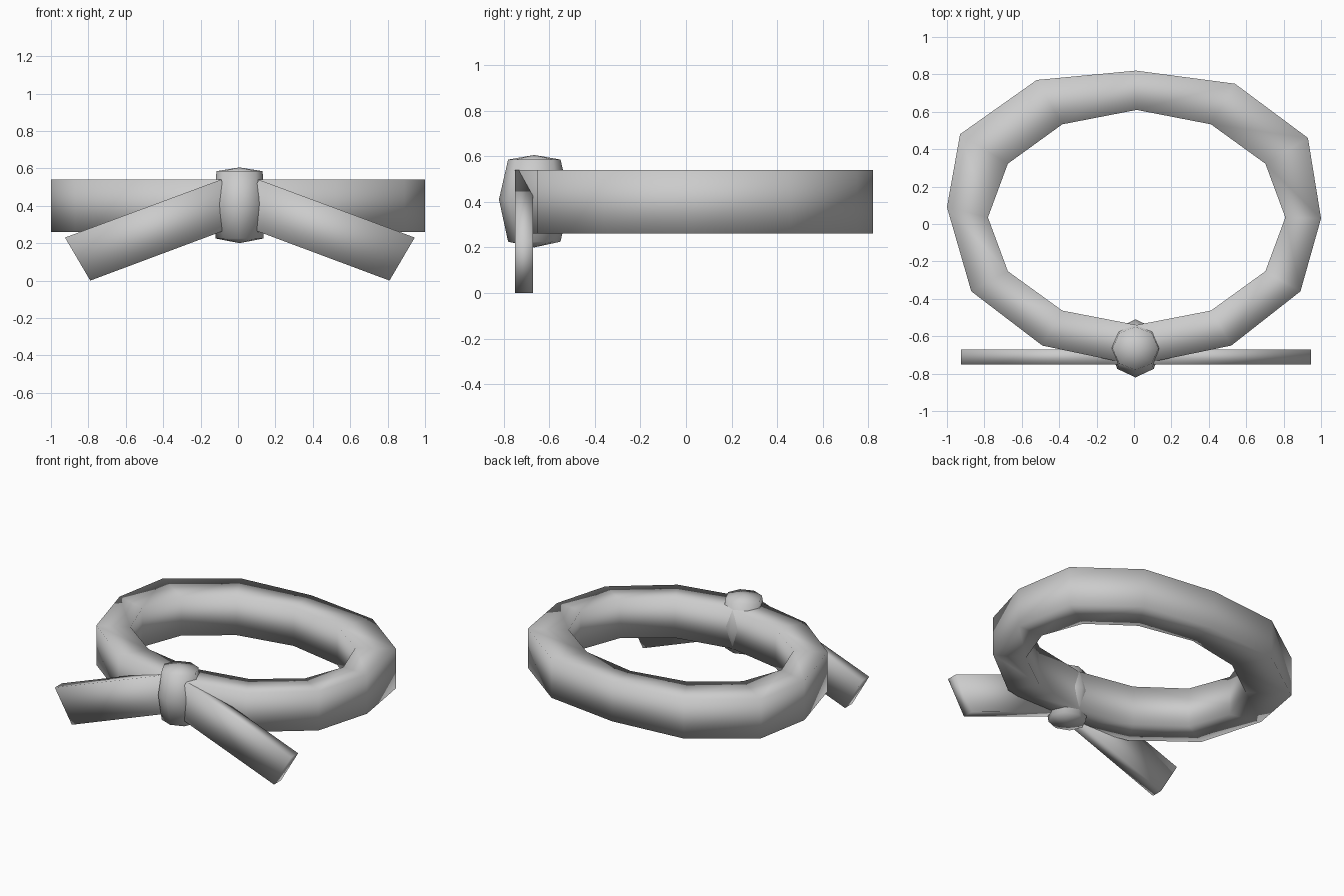
import bpy, bmesh
from math import sin, cos, pi

if "Cube" in bpy.data.objects:
    bpy.data.objects.remove(bpy.data.objects["Cube"])


def make(name, verts, faces):
    me = bpy.data.meshes.new(name)
    me.from_pydata(verts, [], faces)
    bm = bmesh.new()
    bm.from_mesh(me)
    bmesh.ops.recalc_face_normals(bm, faces=bm.faces)
    bm.to_mesh(me)
    bm.free()
    for p in me.polygons:
        p.use_smooth = True
    ob = bpy.data.objects.new(name, me)
    bpy.context.collection.objects.link(ob)
    return ob


# Belt loop: twelve-sided oval band with a rectangular section
outer = [(1, .03), (.93, .46), (.54, .75), (.01, .82), (-.52, .77), (-.93, .48),
         (-1, .09), (-.87, -.36), (-.49, -.65), (.01, -.755), (.52, -.65), (.89, -.36)]
n = len(outer)
verts, faces = [], []
for i, (ox, oy) in enumerate(outer):
    a = 2 * pi * i / n
    ix, iy = .014 + .795 * cos(a), .035 + .575 * sin(a)
    verts += [(ox, oy, .26), (ox, oy, .54), (ix, iy, .54), (ix, iy, .26)]
    j = (i + 1) % n
    for k in range(4):
        m = (k + 1) % 4
        faces.append((4 * i + k, 4 * i + m, 4 * j + m, 4 * j + k))
make("belt_loop", verts, faces)

# Knot: squat eight-sided ball wrapped over the front of the loop
verts, faces = [], []
# each ring: z, half width, front y, back y
for z, w, f, b in [(.225, .127, -.78, -.55), (.41, .138, -.82, -.51), (.585, .123, -.78, -.55)]:
    for i in range(8):
        a = pi * i / 4
        s = sin(a)
        y = -.665 + s * ((b + .665) if s > 0 else (-.665 - f))
        verts.append((.008 + w * cos(a), y, z))
verts += [(.008, -.665, .2), (.008, -.665, .605)]
for i in range(8):
    j = (i + 1) % 8
    for r in (0, 8):
        faces.append((r + i, r + j, r + 8 + j, r + 8 + i))
    faces += [(24, j, i), (25, 16 + i, 16 + j)]
make("knot", verts, faces)

# Hanging ends: flat straps sloping down to each side
profile = [(.10, .54), (.935, .23), (.80, 0), (.01, .295)]
for side, name in ((1, "right_end"), (-1, "left_end")):
    verts = [(.01 + side * x, y, z) for y in (-.75, -.67) for x, z in profile]
    faces = [(0, 1, 2, 3), (4, 5, 6, 7)]
    faces += [(k, (k + 1) % 4, 4 + (k + 1) % 4, 4 + k) for k in range(4)]
    make(name, verts, faces)
